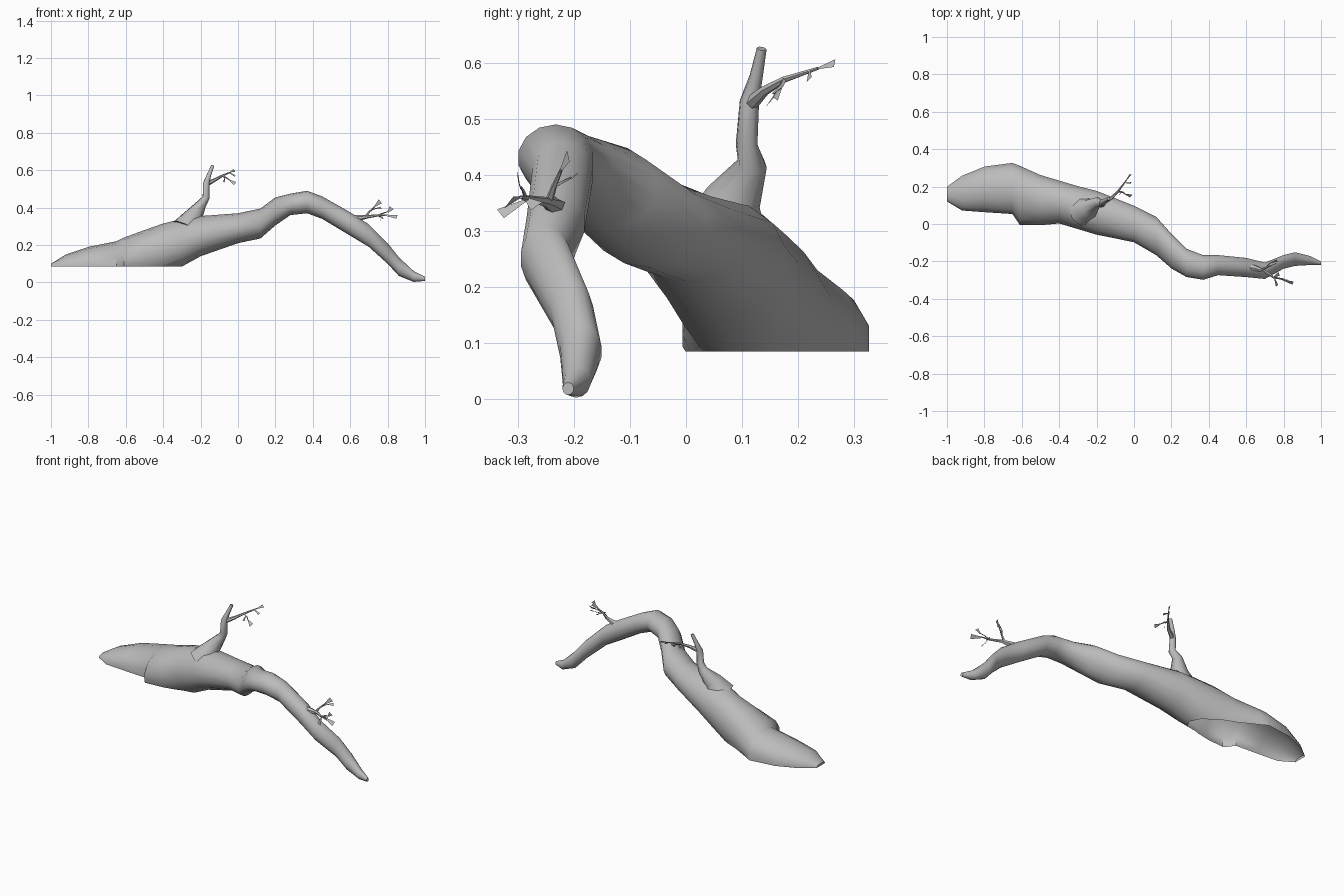
import bpy
import bmesh
import math
from mathutils import Vector

if "Cube" in bpy.data.objects:
    bpy.data.objects.remove(bpy.data.objects["Cube"], do_unlink=True)

bark = bpy.data.materials.new("bark_grey")
bark.use_nodes = True
bark.diffuse_color = (0.5, 0.5, 0.5, 1)
bark.node_tree.nodes["Principled BSDF"].inputs["Base Color"].default_value = (0.5, 0.5, 0.5, 1)


def finish(bm, name, angle=50):
    """Turn a bmesh into a smooth-shaded object."""
    mesh = bpy.data.meshes.new(name)
    bm.to_mesh(mesh)
    bm.free()
    mesh.materials.append(bark)
    obj = bpy.data.objects.new(name, mesh)
    bpy.context.collection.objects.link(obj)
    bpy.ops.object.select_all(action="DESELECT")
    obj.select_set(True)
    bpy.context.view_layer.objects.active = obj
    bpy.ops.object.shade_smooth_by_angle(angle=math.radians(angle))
    return obj


def loft(bm, rings):
    """Skin a list of point rings and cap both ends."""
    loops = [[bm.verts.new(p) for p in ring] for ring in rings]
    n = len(loops[0])
    for a, b in zip(loops, loops[1:]):
        for i in range(n):
            j = (i + 1) % n
            bm.faces.new((a[i], a[j], b[j], b[i]))
    bm.faces.new(loops[0])
    bm.faces.new(loops[-1])
    bmesh.ops.recalc_face_normals(bm, faces=bm.faces[:])


def tube(name, path, radii, sides=6):
    """Tapering limb swept along a path."""
    pts = [Vector(p) for p in path]
    rings = []
    for k, (p, r) in enumerate(zip(pts, radii)):
        along = (pts[min(k + 1, len(pts) - 1)] - pts[max(k - 1, 0)]).normalized()
        side = along.cross(Vector((0.3, 1, 0.1))).normalized()
        other = along.cross(side)
        turn = [2 * math.pi * i / sides for i in range(sides)]
        rings.append([p + r * (side * math.cos(t) + other * math.sin(t)) for t in turn])
    bm = bmesh.new()
    loft(bm, rings)
    return finish(bm, name)


def leaf(name, base, tip, width, normal):
    """Thin wedge that widens toward its tip."""
    base, tip = Vector(base), Vector(tip)
    side = (tip - base).cross(Vector(normal)).normalized() * width / 2
    bm = bmesh.new()
    corners = (base - side * 0.2, base + side * 0.2, tip + side, tip - side * 0.8)
    bm.faces.new([bm.verts.new(c) for c in corners])
    return finish(bm, name)


# Trunk: elliptical sections given as x, y range, z range
sections = [
    (-1, .12, .2, .07, .1), (-.92, .07, .26, .02, .15), (-.8, .06, .31, 0, .19),
    (-.65, .05, .33, -.01, .22), (-.61, -.01, .315, 0, .24), (-.5, -.01, .265, .01, .28),
    (-.4, 0, .235, .04, .315), (-.3, -.03, .205, .085, .34), (-.2, -.06, .18, .14, .355),
    (0, -.1, .1, .21, .37), (.12, -.17, .04, .235, .395), (.2, -.24, -.05, .305, .455),
    (.28, -.285, -.13, .36, .475), (.37, -.3, -.165, .37, .49), (.45, -.275, -.165, .34, .46),
    (.6, -.285, -.18, .25, .375), (.7, -.295, -.205, .19, .31), (.8, -.24, -.165, .1, .21),
    (.86, -.225, -.15, .035, .135), (.94, -.22, -.17, .003, .06), (1, -.22, -.2, .008, .03),
]
SIDES = 14
rings = []
for x, y0, y1, z0, z1 in sections:
    ring = []
    for i in range(SIDES):
        t = 2 * math.pi * i / SIDES + math.pi / 2
        ring.append((x, (y0 + y1) / 2 + (y1 - y0) / 2 * math.cos(t),
                     (z0 + z1) / 2 + (z1 - z0) / 2 * math.sin(t)))
    rings.append(ring)
bm = bmesh.new()
loft(bm, rings)
# Slice the thick end flat and leave its underside open
thick = [f for f in bm.faces if f.calc_center_median().x < 0]
geom = set(thick)
for f in thick:
    geom.update(f.edges)
    geom.update(f.verts)
bmesh.ops.bisect_plane(bm, geom=list(geom), plane_co=(0, 0, .085),
                       plane_no=(0, 0, -1), clear_outer=True)
finish(bm, "trunk")

# Upright branch with its flared foot and a side shoot
tube("upright_branch",
     [(-.27, .07, .29), (-.235, .085, .36), (-.195, .118, .42), (-.17, .108, .455),
      (-.17, .113, .53), (-.155, .125, .575), (-.135, .135, .625)],
     [.085, .05, .027, .02, .018, .012, .009], 8)
tube("upright_shoot",
     [(-.17, .113, .525), (-.12, .14, .55), (-.085, .175, .57), (-.04, .235, .59)],
     [.014, .009, .006, .003])
tube("upright_twig", [(-.085, .175, .57), (-.06, .17, .558), (-.04, .155, .545)],
     [.005, .004, .002], 4)

# Small twigs on the drooping end
tube("droop_branch",
     [(.6, -.235, .33), (.645, -.235, .345), (.695, -.25, .352), (.745, -.285, .358), (.79, -.295, .36)],
     [.035, .016, .009, .006, .003])
tube("droop_twig_up", [(.68, -.245, .35), (.705, -.235, .38), (.735, -.222, .41)],
     [.008, .005, .003], 5)
tube("droop_twig_side", [(.705, -.235, .38), (.72, -.215, .39), (.735, -.205, .395)],
     [.004, .003, .002], 4)
tube("droop_twig_out", [(.745, -.285, .358), (.78, -.29, .372), (.805, -.295, .38)],
     [.004, .003, .002], 4)

# Leaves: base, tip, width, facing
leaves = [
    ((-.04, .235, .59), (-.02, .265, .6), .02, (1, -1, 1)),
    ((-.05, .22, .588), (-.015, .22, .57), .015, (0, -1, 1)),
    ((-.045, .16, .547), (-.015, .15, .53), .028, (.3, -1, .6)),
    ((-.07, .172, .562), (-.075, .16, .535), .014, (1, -1, 0)),
    ((.73, -.225, .405), (.76, -.21, .435), .03, (.6, -1, .3)),
    ((.735, -.205, .395), (.765, -.195, .4), .02, (0, -1, 1)),
    ((.745, -.285, .358), (.775, -.265, .345), .03, (0, -.7, 1)),
    ((.8, -.295, .375), (.82, -.3, .4), .03, (.5, -1, .6)),
    ((.785, -.295, .36), (.85, -.315, .352), .03, (.2, -1, .7)),
    ((.75, -.285, .355), (.765, -.33, .33), .025, (1, 0, .7)),
]
for number, spec in enumerate(leaves, 1):
    leaf(f"leaf_{number}", *spec)
